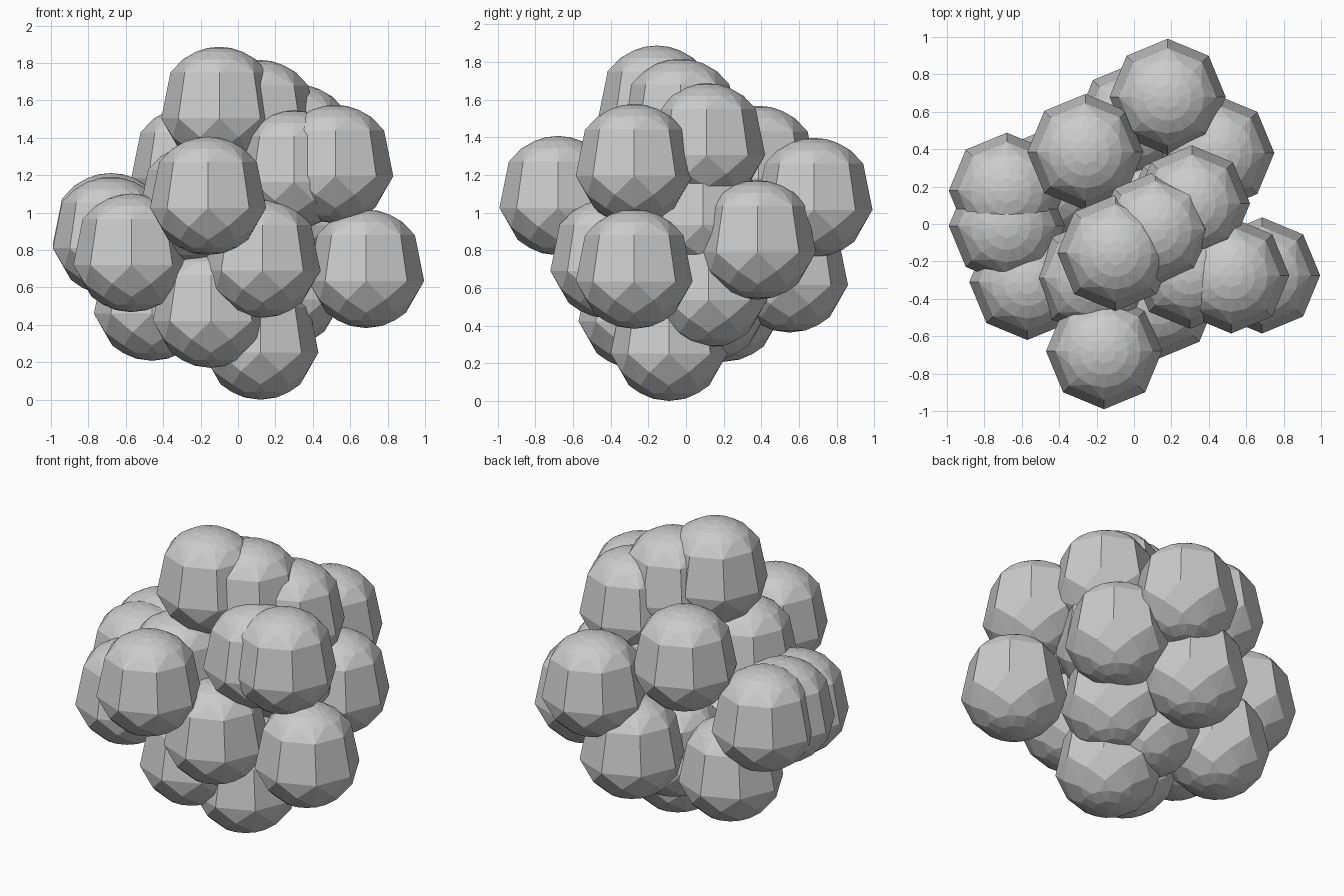
import bpy, bmesh
from math import sin, cos, pi, sqrt

if "Cube" in bpy.data.objects:
    bpy.data.objects.remove(bpy.data.objects["Cube"])

R = 0.317  # ball radius

# Rings of one low-poly ball: (height, sides, half-step turn)
RINGS = [(0.18, 8, 0), (0.25, 16, 0), (0.29, 16, 0.5), (0.31, 8, 0),
         (-0.065, 8, 0), (-0.165, 8, 0.5), (-0.235, 8, 0),
         (-0.275, 16, 0.5), (-0.305, 8, 0)]


def ball_mesh():
    bm = bmesh.new()
    for z, n, turn in RINGS:
        r = sqrt(R * R - z * z)
        for i in range(n):
            a = 2 * pi * (i + turn) / n
            bm.verts.new((r * cos(a), r * sin(a), z))
    for z in (R, -R):
        bm.verts.new((0, 0, z))
    bmesh.ops.convex_hull(bm, input=bm.verts[:])
    bmesh.ops.recalc_face_normals(bm, faces=bm.faces[:])
    me = bpy.data.meshes.new("cluster_ball")
    bm.to_mesh(me)
    bm.free()
    return me


# Ball centres of the cluster
CENTRES = [
    # upper layer
    (-.10, -.155, 1.57), (.115, -.03, 1.50), (.31, .11, 1.37),
    (.52, -.275, 1.26), (.30, -.25, 1.23), (-.26, .385, 1.25),
    # middle layer
    (.18, .68, 1.08), (-.16, -.68, 1.09), (-.22, -.29, 1.05),
    (.27, .09, 1.0), (.44, .38, .855), (-.68, .178, .895),
    (-.68, -.01, .875), (-.57, -.31, .785), (.13, -.41, .755),
    (.685, -.275, .70), (0, .55, .68),
    # lower layer
    (.25, .12, .60), (-.46, .20, .525), (-.145, -.26, .487),
    (0, .12, .53), (.12, -.09, .317),
]

mesh = ball_mesh()
for i, c in enumerate(CENTRES):
    ob = bpy.data.objects.new(f"ball_{i + 1:02d}", mesh)
    ob.location = c
    bpy.context.collection.objects.link(ob)
